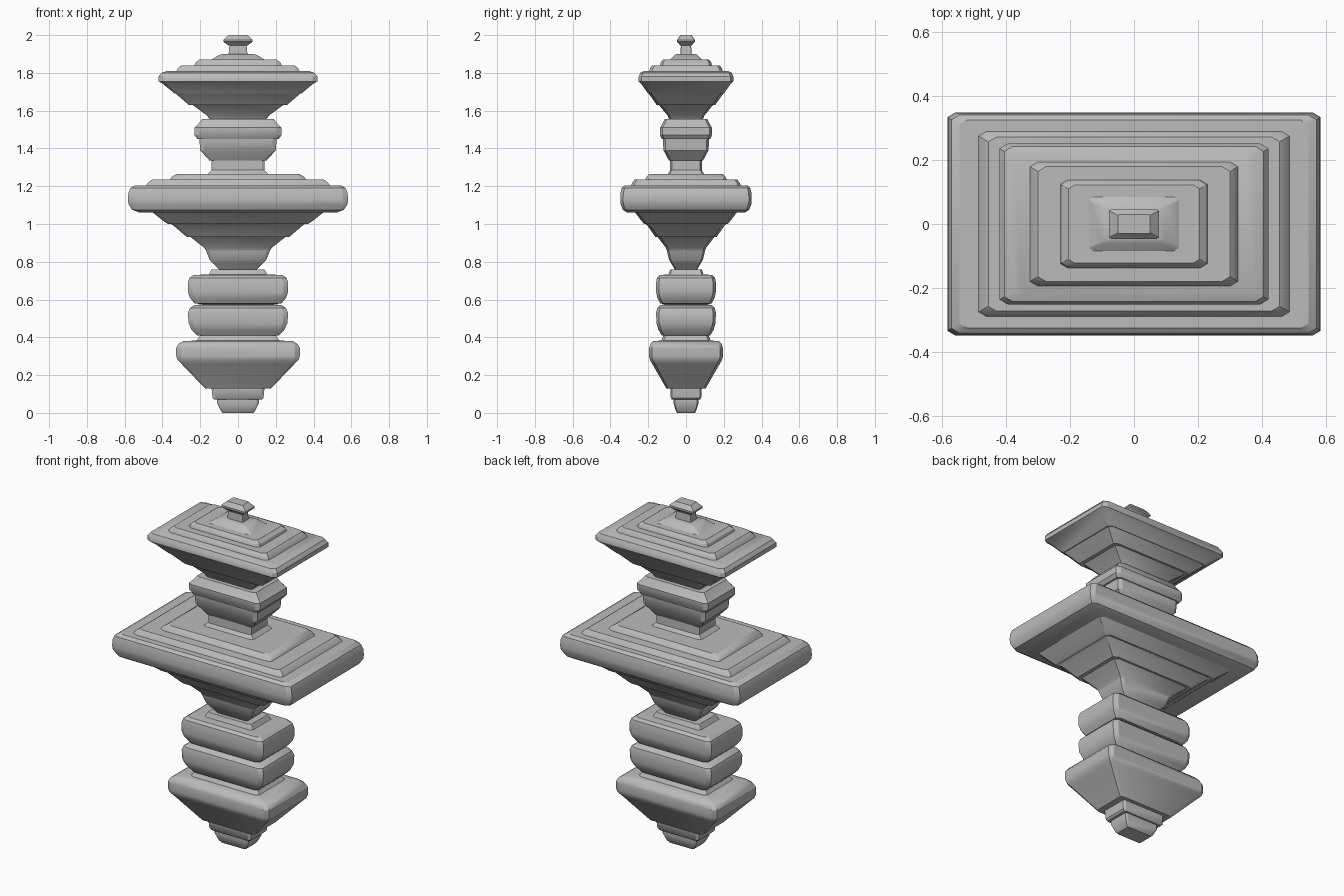
import bpy
import bmesh
import math

cube = bpy.data.objects.get("Cube")
if cube:
    bpy.data.objects.remove(cube, do_unlink=True)

# Single stone-grey material
grey = bpy.data.materials.new("plain grey")
grey.use_nodes = True
colour = (0.5, 0.5, 0.5, 1)
grey.diffuse_color = colour
grey.node_tree.nodes["Principled BSDF"].inputs["Base Color"].default_value = colour

DEPTH_RATIO = 0.597   # depth of every tier relative to its width
MAX_CHAMFER = 0.025   # corner cut on the widest tiers


def section(bm, half_width, height):
    """Ring of a rectangle with slightly cut corners."""
    cut = min(MAX_CHAMFER, half_width * 0.1)
    inner = half_width - cut
    depth = half_width * DEPTH_RATIO
    inner_depth = depth - cut * DEPTH_RATIO
    quarter = [(half_width, inner_depth), (inner, depth)]
    points = list(quarter)
    points += [(-x, y) for x, y in reversed(quarter)]
    points += [(-x, -y) for x, y in quarter]
    points += [(x, -y) for x, y in reversed(quarter)]
    return [bm.verts.new((x, y, height)) for x, y in points]


def tier(name, profile):
    """Loft a closed rectangular moulding through (half width, height) pairs."""
    bm = bmesh.new()
    rings = [section(bm, width, height) for width, height in profile]
    for low, high in zip(rings, rings[1:]):
        for i in range(len(low)):
            j = (i + 1) % len(low)
            bm.faces.new((low[i], low[j], high[j], high[i]))
    bm.faces.new(list(reversed(rings[0])))
    bm.faces.new(rings[-1])
    bmesh.ops.recalc_face_normals(bm, faces=bm.faces)
    mesh = bpy.data.meshes.new(name)
    bm.to_mesh(mesh)
    bm.free()
    mesh.materials.append(grey)
    obj = bpy.data.objects.new(name, mesh)
    bpy.context.collection.objects.link(obj)
    bpy.ops.object.select_all(action="DESELECT")
    obj.select_set(True)
    bpy.context.view_layer.objects.active = obj
    bpy.ops.object.shade_smooth_by_angle(angle=math.radians(30))
    return obj


# Stepped foot
tier("foot_tip", [(.08, 0), (.09, .01), (.11, .05), (.11, .07)])
tier("foot_step", [(.125, .07), (.135, .08), (.14, .13)])

# Lower flared tier
tier("lower_flare", [
    (.175, .13), (.3, .26), (.32, .28), (.327, .3), (.327, .345),
    (.315, .365), (.29, .38), (.22, .383), (.2, .41)])

# Twin rounded cushions
tier("lower_cushion", [
    (.215, .41), (.245, .44), (.262, .475), (.265, .53), (.255, .555),
    (.23, .57), (.19, .575)])
tier("upper_cushion", [
    (.19, .575), (.23, .58), (.255, .61), (.265, .64), (.265, .69),
    (.257, .715), (.235, .73), (.155, .733), (.14, .76)])

# Underside steps of the broad middle tier
tier("middle_stem", [(.1, .76), (.13, .79), (.15, .81), (.17, .86)])
tier("middle_understep", [(.17, .86), (.18, .875), (.25, .93)])
tier("middle_overhang", [(.27, .93), (.34, .99), (.355, 1)])
tier("middle_eave", [(.37, 1), (.4, 1.02), (.45, 1.06)])

# Broad middle slab and its top steps
tier("middle_slab", [
    (.52, 1.06), (.56, 1.075), (.58, 1.105), (.583, 1.13), (.58, 1.165),
    (.57, 1.19), (.545, 1.205)])
tier("middle_top_step", [(.485, 1.205), (.475, 1.22), (.455, 1.235)])
tier("middle_cap", [(.36, 1.235), (.35, 1.25), (.325, 1.265)])

# Neck and collar
tier("neck", [(.16, 1.265), (.14, 1.285), (.14, 1.34)])
tier("collar_base", [(.15, 1.335), (.2, 1.39), (.205, 1.45)])
tier("collar", [
    (.215, 1.45), (.23, 1.47), (.23, 1.51), (.21, 1.53), (.19, 1.555)])

# Upper flared roof
tier("roof_underside", [(.15, 1.555), (.165, 1.575), (.24, 1.63)])
tier("roof_overhang", [(.26, 1.63), (.33, 1.69)])
tier("roof_slab", [
    (.335, 1.69), (.395, 1.74), (.42, 1.755), (.42, 1.78),
    (.405, 1.8), (.375, 1.81)])
tier("roof_lower_step", [(.325, 1.81), (.318, 1.825), (.3, 1.84)])
tier("roof_upper_step", [(.23, 1.84), (.225, 1.855), (.205, 1.87)])
tier("roof_cap", [(.14, 1.87), (.1, 1.895), (.08, 1.9)])

# Finial
tier("finial_stem", [(.05, 1.9), (.045, 1.95)])
tier("finial", [(.05, 1.945), (.078, 1.965), (.078, 1.975), (.05, 2)])
